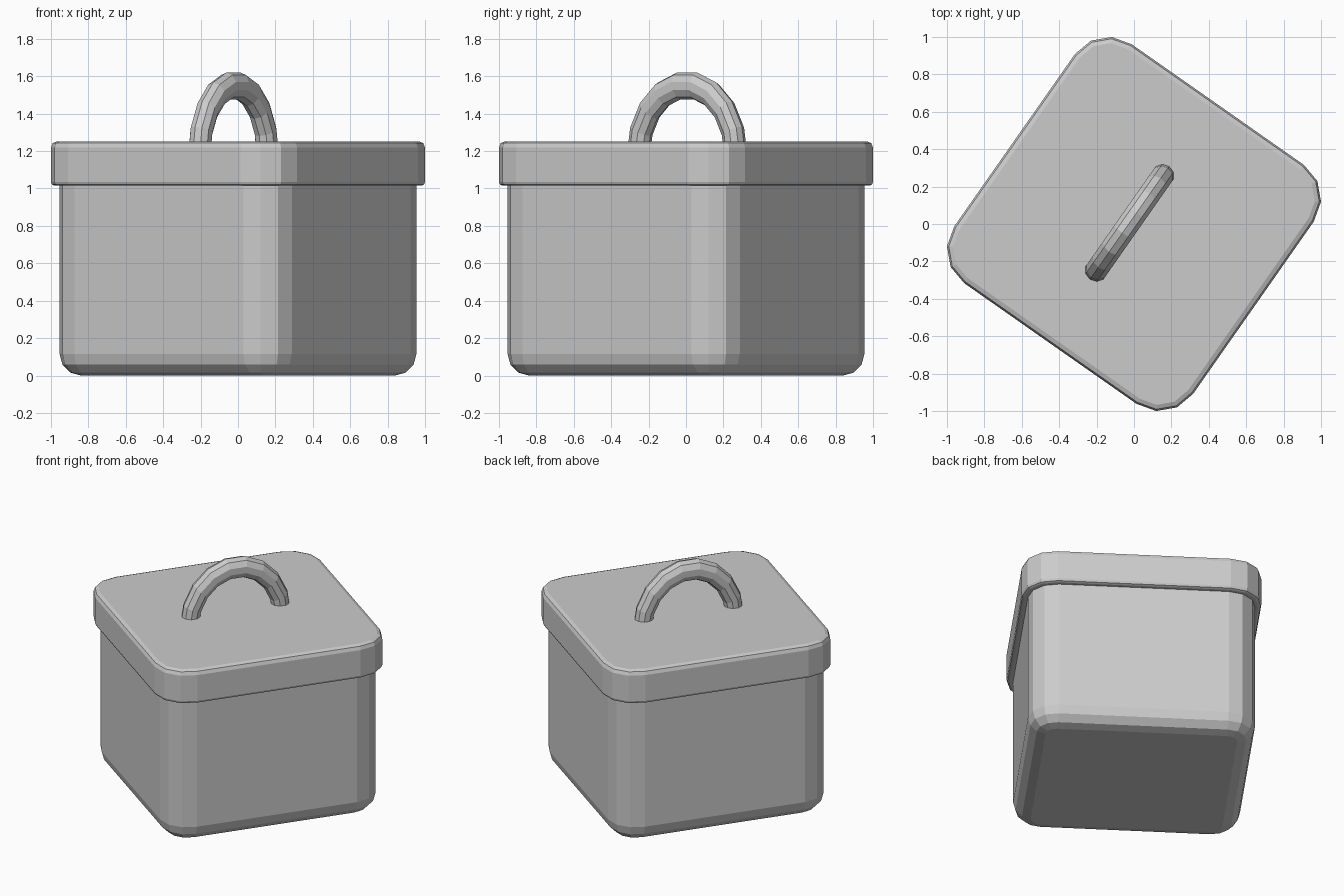
import bpy, bmesh, math
from mathutils import Matrix, Vector

if "Cube" in bpy.data.objects:
    bpy.data.objects.remove(bpy.data.objects["Cube"])

TURN = math.radians(55)
rad = math.radians


def finish(name, bm):
    bmesh.ops.recalc_face_normals(bm, faces=bm.faces)
    me = bpy.data.meshes.new(name)
    bm.to_mesh(me)
    bm.free()
    ob = bpy.data.objects.new(name, me)
    bpy.context.collection.objects.link(ob)
    ob.rotation_euler.z = TURN
    return ob


def skin(bm, rings):
    # joins successive vertex rings and caps both ends
    for a, b in zip(rings, rings[1:]):
        n = len(a)
        for i in range(n):
            bm.faces.new((a[i], a[(i + 1) % n], b[(i + 1) % n], b[i]))
    bm.faces.new(rings[0][::-1])
    bm.faces.new(rings[-1])


def rounded_box(name, core, radius, profile):
    # profile: (inset, z) pairs; each level is a square with 3-sided corners
    bm = bmesh.new()
    rings = []
    for inset, z in profile:
        ring = []
        for q in range(4):
            mid = Vector((math.cos(rad(q * 90 + 45)), math.sin(rad(q * 90 + 45)), 0)) * core * math.sqrt(2)
            for s in range(4):
                a = rad(q * 90 + s * 30)
                p = mid + Vector((math.cos(a), math.sin(a), 0)) * (radius - inset)
                ring.append(bm.verts.new((p.x, p.y, z)))
        rings.append(ring)
    skin(bm, rings)
    return finish(name, bm)


def fillet(r, z, steps, top):
    # quarter-round edge, listed from low to high
    pts = []
    for i in range(steps + 1):
        a = math.pi / 2 * i / steps
        if top:
            pts.append((r - r * math.cos(a), z - r + r * math.sin(a)))
        else:
            pts.append((r - r * math.sin(a), z + r - r * math.cos(a)))
    return pts


# Container with a softly rounded base
rounded_box("body", 0.552, 0.186, fillet(0.115, 0, 3, False) + [(0, 1.03)])

# Overhanging lid
rounded_box("lid", 0.562, 0.218,
            fillet(0.02, 1.015, 2, False) + fillet(0.033, 1.252, 2, True))

# Arched handle: half ring stretched upward, feet sunk in the lid
bm = bmesh.new()
R, r, stretch, base = 0.318, 0.062, 1.184, 1.177
rings = []
for i in range(10):
    a = math.pi * i / 9
    ring = []
    for j in range(10):
        t = math.tau * j / 10
        d = R + r * math.cos(t)
        ring.append(bm.verts.new((d * math.cos(a), r * math.sin(t), base + d * math.sin(a) * stretch)))
    rings.append(ring)
skin(bm, rings)
handle = finish("handle", bm)
handle.location = (-0.024, 0.006, 0)
